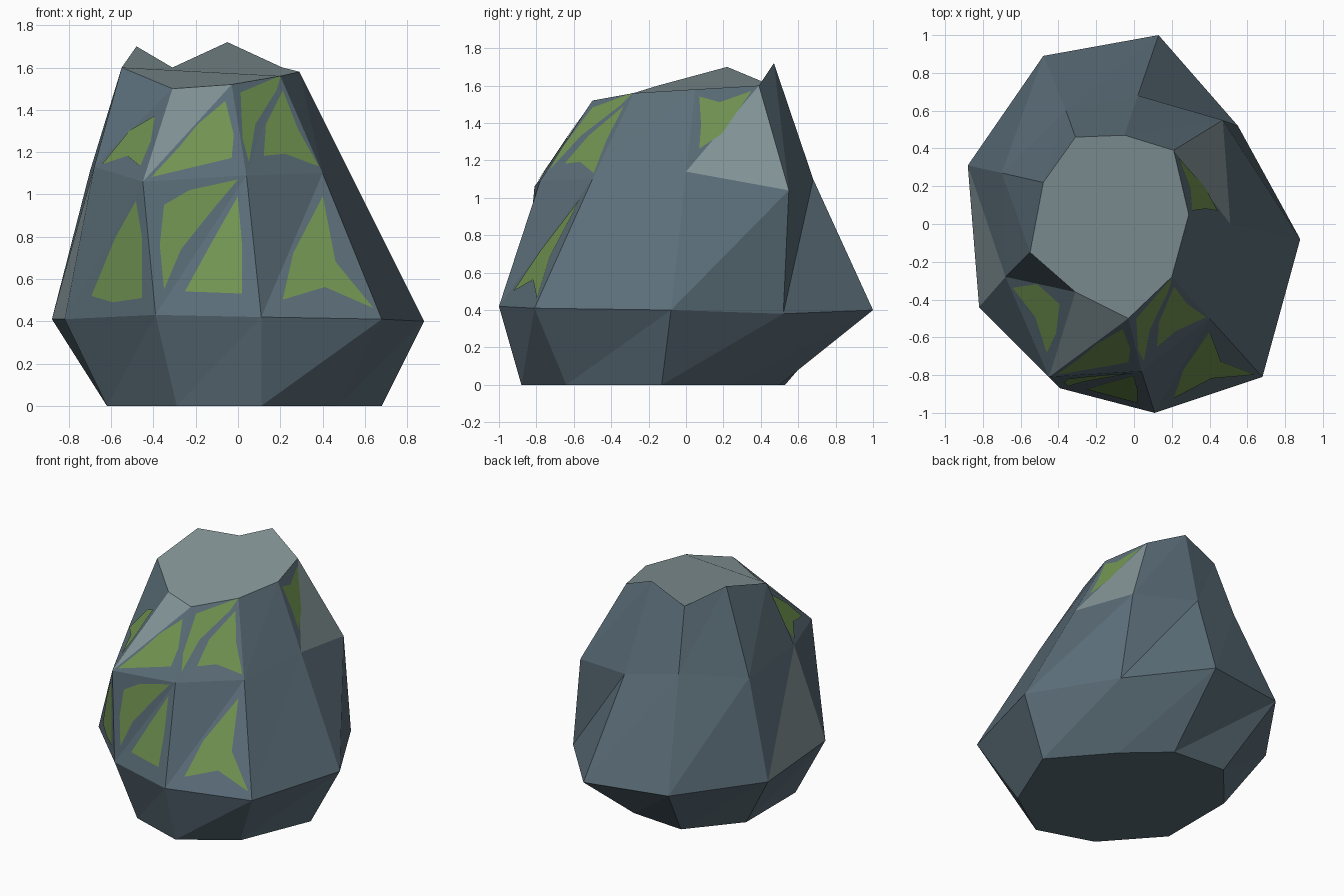
import bpy
import bmesh
from mathutils import Vector
from mathutils.geometry import intersect_line_plane

if "Cube" in bpy.data.objects:
    bpy.data.objects.remove(bpy.data.objects["Cube"], do_unlink=True)


def make_material(name, colour):
    material = bpy.data.materials.new(name)
    material.use_nodes = True
    material.diffuse_color = (*colour, 1)
    shader = material.node_tree.nodes["Principled BSDF"]
    shader.inputs["Base Color"].default_value = (*colour, 1)
    shader.inputs["Roughness"].default_value = 0.9
    return material


def make_object(name, bm, *materials):
    mesh = bpy.data.meshes.new(name)
    bm.to_mesh(mesh)
    bm.free()
    for material in materials:
        mesh.materials.append(material)
    obj = bpy.data.objects.new(name, mesh)
    bpy.context.collection.objects.link(obj)
    return obj


slate = make_material("slate blue stone", (0.105, 0.155, 0.19))
pale = make_material("pale worn stone", (0.235, 0.305, 0.32))
moss = make_material("green moss", (0.17, 0.30, 0.085))

# Cross-sections of the boulder, from the ground up, counter-clockwise
base = [(.11, -.88, 0), (.47, -.64, 0), (.68, -.13, 0),
        (.35, .25, 0), (.07, .5, 0), (-.33, .53, 0),
        (-.62, .19, 0), (-.62, -.38, 0), (-.29, -.75, 0)]
belly = [(.11, -1, .42), (.68, -.81, .41), (.88, -.08, .4),
         (.55, .52, .38), (.13, 1, .4), (-.48, .89, .42),
         (-.88, .31, .41), (-.82, -.44, .41), (-.39, -.87, .43)]
shoulder = [(.04, -.78, 1.09), (.4, -.5, 1.1), (.51, 0, 1.14),
            (.47, .55, 1.04), (.02, .68, 1.1), (-.36, .6, 1.17),
            (-.7, .27, 1.11), (-.68, -.28, 1.13), (-.45, -.81, 1.06)]
crown = [(-.03, -.5, 1.52), (.2, -.28, 1.56), (.29, .05, 1.58),
         (.21, .39, 1.6), (-.05, .47, 1.72), (-.31, .46, 1.6),
         (-.48, .22, 1.7), (-.55, -.15, 1.6), (-.31, -.36, 1.5)]
sections = [base, belly, shoulder, crown]
sides = len(base)

# Faceted boulder: each band is split along the same diagonal
bm = bmesh.new()
rings = [[bm.verts.new(point) for point in section] for section in sections]
facets = {}
for band in range(len(rings) - 1):
    low, high = rings[band], rings[band + 1]
    for i in range(sides):
        j = (i + 1) % sides
        facets[band, i, "lower"] = bm.faces.new((low[i], low[j], high[j]))
        facets[band, i, "upper"] = bm.faces.new((low[i], high[j], high[i]))
bm.faces.new(list(reversed(rings[0])))
cap = bm.faces.new(rings[-1])

# Pale worn stone on the cap and a few chipped facets
for face in (cap, facets[2, 8, "upper"], facets[1, 6, "lower"]):
    face.material_index = 1
chip = facets[2, 2, "lower"]
chip.material_index = 1
bm.normal_update()
planes = {key: (face.verts[0].co.copy(), face.normal.copy())
          for key, face in facets.items()}
make_object("boulder", bm, slate, pale)


# Moss plates lie just above a facet; outlines are flat and cast onto it
def moss_patch(name, facet, outline, sideways=False):
    origin, normal = planes[facet]
    cast = Vector((1, 0, 0)) if sideways else Vector((0, 1, 0))
    bm = bmesh.new()
    verts = []
    for across, up in outline:
        start = Vector((0, across, up)) if sideways else Vector((across, 0, up))
        point = intersect_line_plane(start, start + cast, origin, normal)
        verts.append(bm.verts.new(point + normal * 0.004))
    face = bm.faces.new(verts)
    face.normal_update()
    if face.normal.dot(normal) < 0:
        face.normal_flip()
    make_object(name, bm, moss)


moss_patch("moss_upper_far_right", (2, 7, "lower"),
           [(-.39, 1.37), (-.41, 1.25), (-.46, 1.13), (-.52, 1.18),
            (-.64, 1.14), (-.51, 1.3)])
moss_patch("moss_upper_right", (2, 8, "lower"),
           [(-.06, 1.44), (-.02, 1.28), (-.03, 1.17), (-.41, 1.08),
            (-.28, 1.22), (-.19, 1.33)])
moss_patch("moss_upper_middle", (2, 0, "upper"),
           [(.01, 1.48), (.2, 1.56), (.18, 1.49), (.08, 1.33),
            (.05, 1.15), (.02, 1.26)])
moss_patch("moss_upper_left", (2, 0, "lower"),
           [(.21, 1.49), (.28, 1.31), (.38, 1.13), (.22, 1.19),
            (.12, 1.18), (.13, 1.33)])
moss_patch("moss_lower_far_right", (1, 7, "lower"),
           [(-.48, .97), (-.45, .79), (-.45, .51), (-.59, .49),
            (-.69, .52), (-.58, .79)])
moss_patch("moss_lower_right", (1, 8, "upper"),
           [(0, 1.07), (-.11, .94), (-.27, .74), (-.35, .55),
            (-.37, .76), (-.35, .95), (-.23, 1.02)])
moss_patch("moss_lower_middle", (1, 8, "lower"),
           [(0, .99), (.02, .76), (.02, .53), (-.25, .54), (-.13, .76)])
moss_patch("moss_lower_left", (1, 0, "lower"),
           [(.4, .99), (.46, .68), (.64, .46), (.41, .56),
            (.21, .5), (.26, .72)])
moss_patch("moss_side", (2, 2, "upper"),
           [(.35, 1.57), (.18, 1.51), (.07, 1.54), (.08, 1.39),
            (.07, 1.26), (.19, 1.34)], sideways=True)
